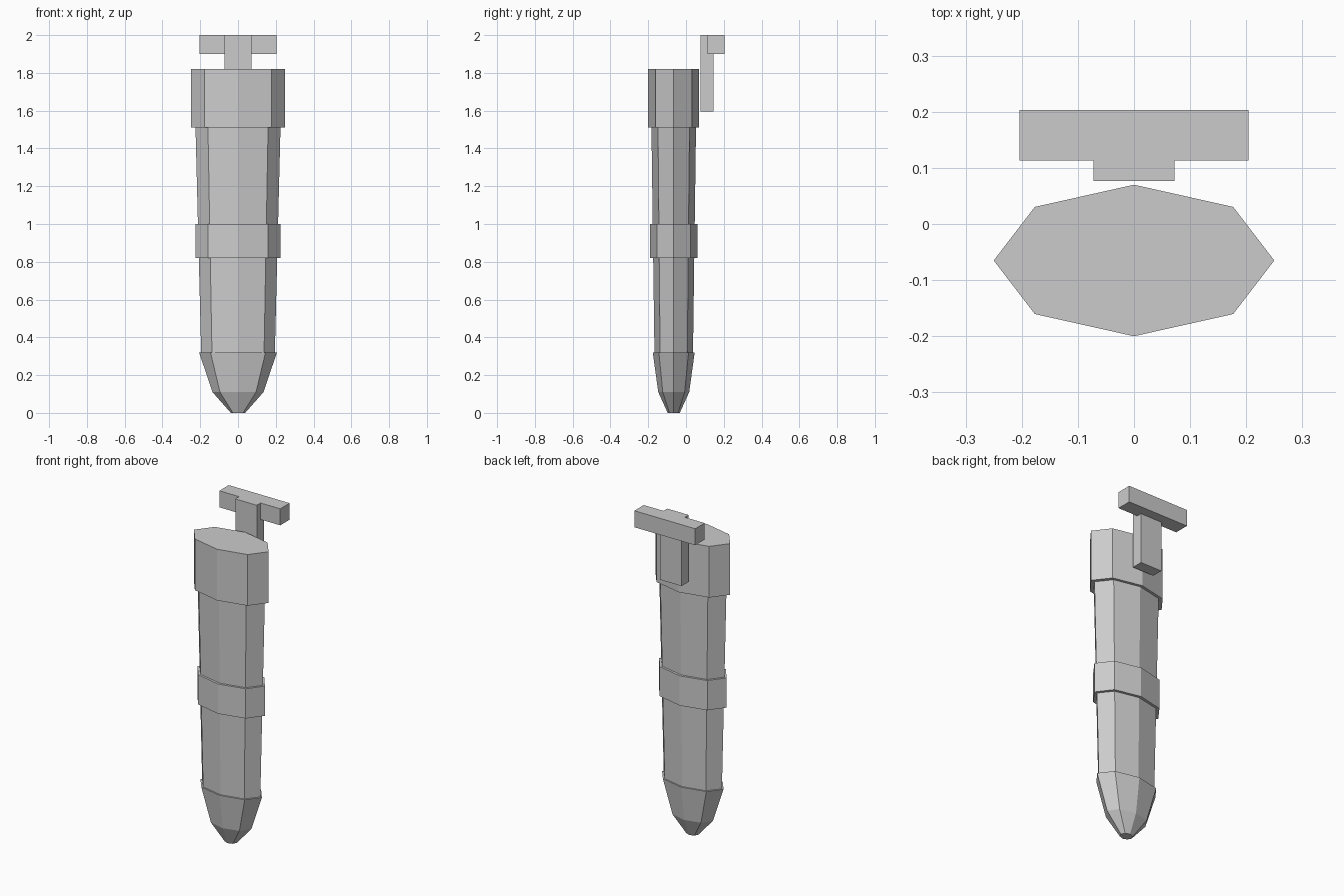
import bpy, bmesh
from math import cos, sin, pi

if "Cube" in bpy.data.objects:
    bpy.data.objects.remove(bpy.data.objects["Cube"])

CY = -0.065  # centre line of the sheath in y


def finish(name, bm):
    bmesh.ops.recalc_face_normals(bm, faces=bm.faces)
    mesh = bpy.data.meshes.new(name)
    bm.to_mesh(mesh)
    bm.free()
    obj = bpy.data.objects.new(name, mesh)
    bpy.context.collection.objects.link(obj)


def octagon_loft(name, rings):
    """Closed eight-sided tube through rings of (z, x radius, y radius)."""
    bm = bmesh.new()
    loops = [[bm.verts.new((rx * cos(i * pi / 4), CY + ry * sin(i * pi / 4), z))
              for i in range(8)] for z, rx, ry in rings]
    for a, b in zip(loops, loops[1:]):
        for i in range(8):
            j = (i + 1) % 8
            bm.faces.new((a[i], a[j], b[j], b[i]))
    bm.faces.new(loops[0][::-1])
    bm.faces.new(loops[-1])
    finish(name, bm)


def box(name, lo, hi):
    bm = bmesh.new()
    bmesh.ops.create_cube(bm, size=1)
    for v in bm.verts:
        v.co = [(a + b) / 2 + c * (b - a) for a, b, c in zip(lo, hi, v.co)]
    finish(name, bm)


# Tapered sheath body with its fittings
octagon_loft("sheath_body", [(0.32, 0.195, 0.102), (1.51, 0.225, 0.118)])
octagon_loft("top_collar", [(1.51, 0.25, 0.135), (1.82, 0.25, 0.135)])
octagon_loft("middle_band", [(0.82, 0.226, 0.126), (1.0, 0.226, 0.126)])
octagon_loft("tip_cap", [(0, 0.038, 0.032), (0.11, 0.135, 0.082), (0.32, 0.206, 0.111)])

# Belt hanger behind the collar
box("hanger_strap", (-0.072, 0.077, 1.595), (0.072, 0.145, 2.0))
box("hanger_crossbar", (-0.204, 0.113, 1.9), (0.204, 0.203, 2.0))
